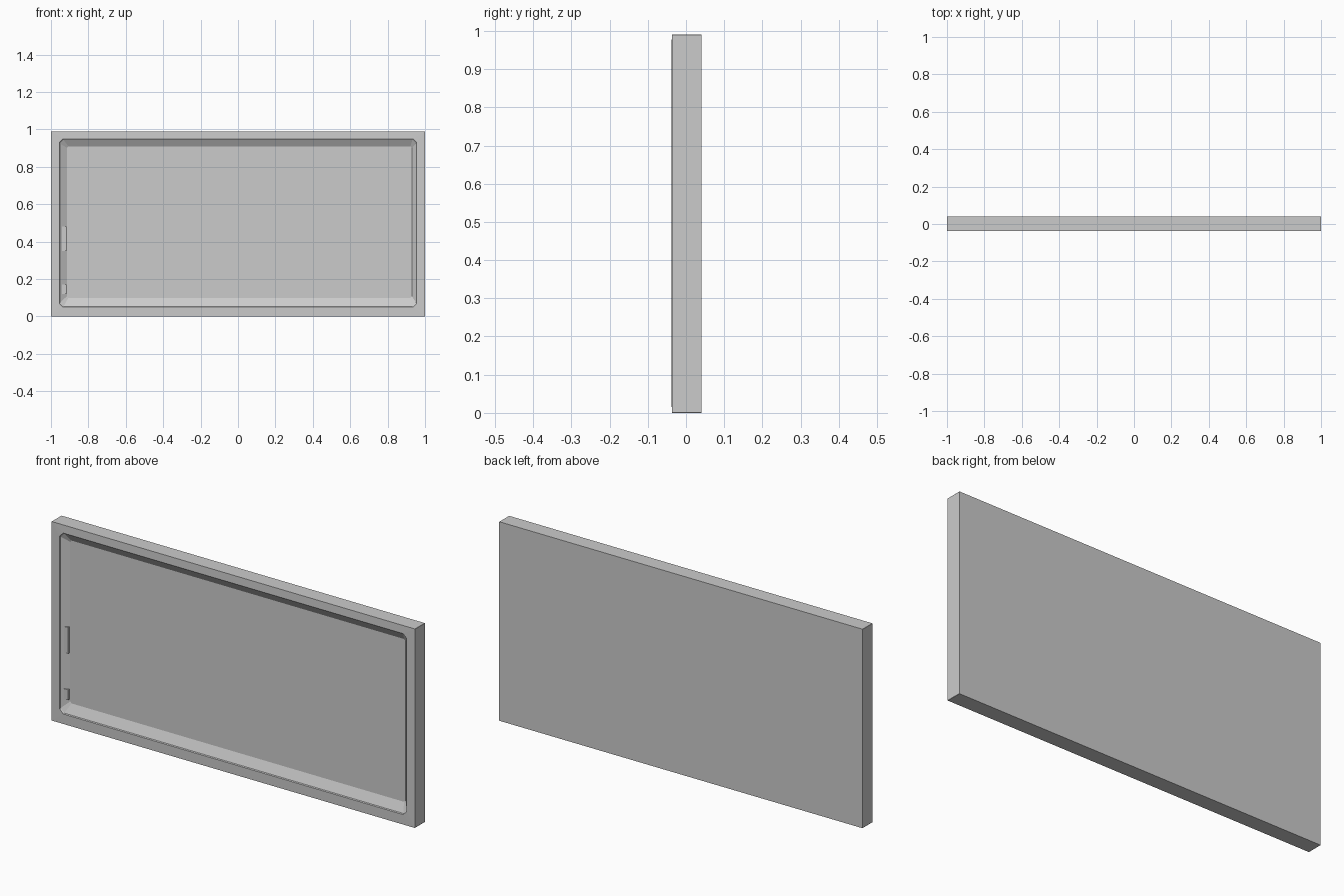
import bpy, bmesh

if "Cube" in bpy.data.objects:
    bpy.data.objects.remove(bpy.data.objects["Cube"])


def new_object(name, bm):
    bmesh.ops.recalc_face_normals(bm, faces=bm.faces)
    me = bpy.data.meshes.new(name)
    bm.to_mesh(me)
    bm.free()
    ob = bpy.data.objects.new(name, me)
    bpy.context.collection.objects.link(ob)
    return ob


def ring(bm, x0, x1, z0, z1, y, cut):
    """Rectangle in the xz plane with clipped corners."""
    pts = [(x0 + cut, z0), (x1 - cut, z0), (x1, z0 + cut), (x1, z1 - cut),
           (x1 - cut, z1), (x0 + cut, z1), (x0, z1 - cut), (x0, z0 + cut)]
    return [bm.verts.new((x, y, z)) for x, z in pts]


def box(name, x0, x1, y0, y1, z0, z1):
    bm = bmesh.new()
    bmesh.ops.create_cube(bm, size=1)
    for v in bm.verts:
        v.co = (x0 if v.co.x < 0 else x1,
                y0 if v.co.y < 0 else y1,
                z0 if v.co.z < 0 else z1)
    return new_object(name, bm)


# Framed panel: flat back, outer rim, front frame, sloped recess, flat floor
bm = bmesh.new()
rings = [ring(bm, *r) for r in (
    (-1.0, 1.0, 0.0, 0.99, 0.04, 0.001),          # back edge
    (-1.0, 1.0, 0.0, 0.99, -0.037, 0.001),        # front edge
    (-0.955, 0.955, 0.05, 0.95, -0.038, 0.02),    # frame opening
    (-0.953, 0.953, 0.053, 0.945, -0.033, 0.02),  # short inner wall
    (-0.915, 0.93, 0.10, 0.91, -0.012, 0.008),    # recess floor
)]
for a, b in zip(rings, rings[1:]):
    for i in range(8):
        j = (i + 1) % 8
        bm.faces.new((a[i], a[j], b[j], b[i]))
bm.faces.new(rings[0])
bm.faces.new(rings[-1])
new_object("framed_panel", bm)

# Small hinge tabs along the left inner edge
for k, (z0, z1) in enumerate(((0.12, 0.17), (0.35, 0.48))):
    box(f"hinge_tab_{k + 1}", -0.954, -0.917, -0.026, -0.01, z0, z1)
